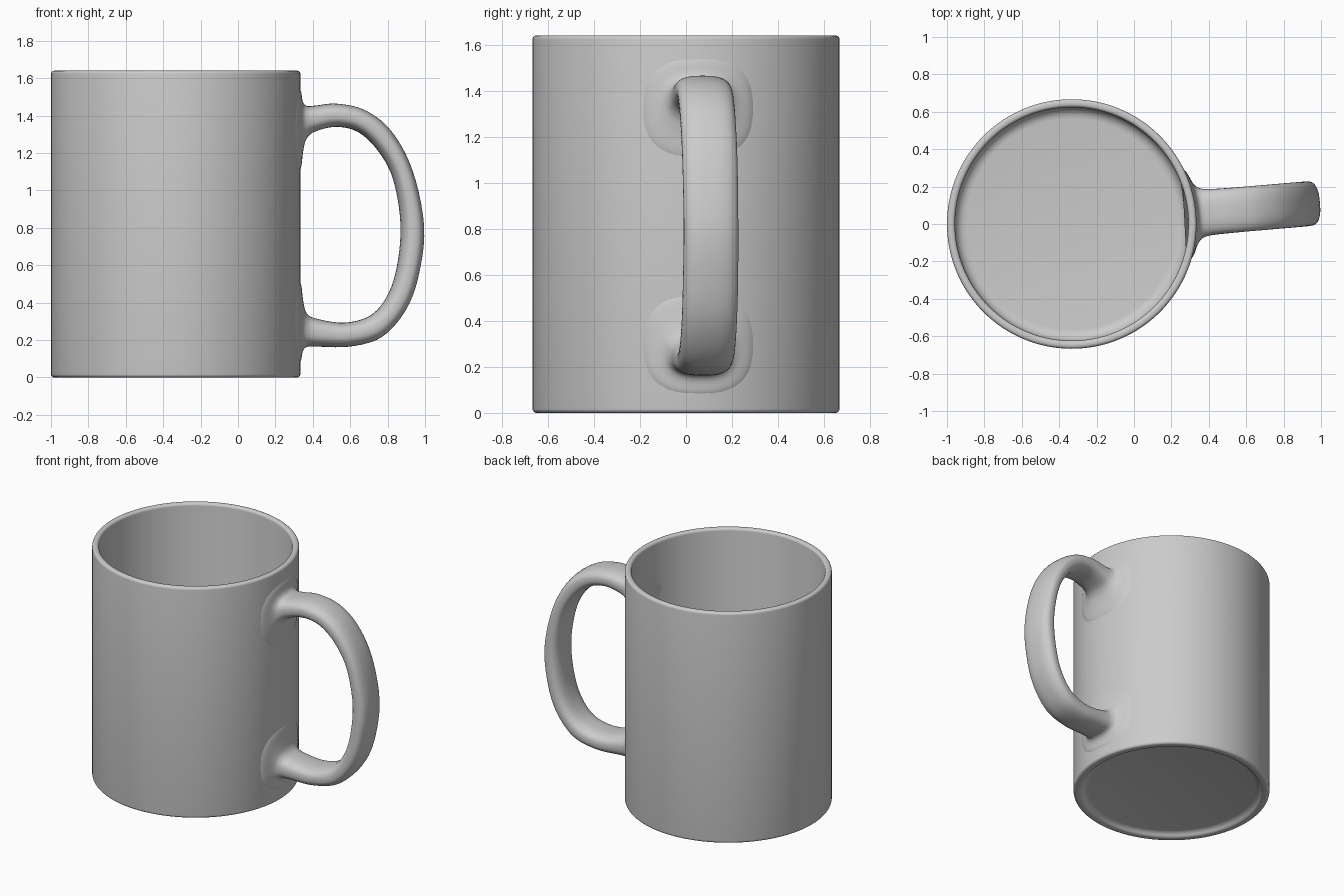
import bpy, math
from mathutils import Vector

if "Cube" in bpy.data.objects:
    bpy.data.objects.remove(bpy.data.objects["Cube"])

R, H, CX = 0.667, 1.64, -0.333      # body radius, height, axis position
TILT = math.radians(4.9)            # handle is turned slightly around the body


def skin(name, rings):
    """Bridge a list of equal closed rings into a smooth mesh object."""
    n = len(rings[0])
    verts = [p for ring in rings for p in ring]
    faces = [(i * n + j, i * n + (j + 1) % n, (i + 1) * n + (j + 1) % n, (i + 1) * n + j)
             for i in range(len(rings) - 1) for j in range(n)]
    faces += [tuple(reversed(range(n))), tuple(range(len(verts) - n, len(verts)))]
    mesh = bpy.data.meshes.new(name)
    mesh.from_pydata(verts, [], faces)
    ob = bpy.data.objects.new(name, mesh)
    bpy.context.collection.objects.link(ob)
    ob.location.x = CX
    bpy.context.view_layer.objects.active = ob
    ob.select_set(True)
    bpy.ops.object.mode_set(mode='EDIT')
    bpy.ops.mesh.select_all(action='SELECT')
    bpy.ops.mesh.normals_make_consistent(inside=False)
    bpy.ops.object.mode_set(mode='OBJECT')
    bpy.ops.object.shade_smooth_by_angle(angle=math.radians(40))
    ob.select_set(False)
    return ob


def arc(cx, cz, r, a0, a1, steps=5):
    return [(cx + r * math.cos(math.radians(a0 + (a1 - a0) * k / steps)),
             cz + r * math.sin(math.radians(a0 + (a1 - a0) * k / steps)))
            for k in range(steps + 1)]


# Body: recessed base, foot ring, outer wall, rounded rim, inner wall, floor
profile = [(0.01, 0.03), (0.57, 0.03)]
profile += [(0.595, 0.024), (0.607, 0.012), (0.615, 0.003), (0.625, 0.0)]
profile += arc(R - 0.018, 0.018, 0.018, -90, 0)
profile += arc(R - 0.018, H - 0.018, 0.018, 0, 90)
profile += arc(0.642, H - 0.018, 0.018, 90, 180)
profile += arc(0.564, 0.13, 0.06, 0, -90)
profile += [(0.01, 0.07)]
SEG = 128
skin("mug_body", [[(r * math.cos(2 * math.pi * k / SEG), r * math.sin(2 * math.pi * k / SEG), z)
                   for k in range(SEG)] for r, z in profile])

# Handle: outer x, z, inner x, z, half width; flared where it meets the wall
sections = [Vector(s) for s in (
    (.318, 1.57, .318, 1.08, .27), (.337, 1.53, .337, 1.12, .23),
    (.347, 1.475, .349, 1.21, .165), (.37, 1.452, .367, 1.275, .135),
    (.42, 1.454, .415, 1.315, .123), (.53, 1.464, .53, 1.34, .12),
    (.68, 1.43, .65, 1.31, .12), (.82, 1.32, .755, 1.21, .12),
    (.935, 1.11, .835, 1.06, .12), (.998, .81, .875, .82, .119),
    (.97, .55, .855, .59, .12), (.90, .36, .80, .43, .12),
    (.77, .215, .71, .33, .12), (.60, .165, .57, .293, .12),
    (.42, .165, .42, .315, .123), (.37, .163, .367, .345, .135),
    (.347, .14, .349, .41, .165), (.337, .09, .337, .50, .23),
    (.318, .06, .318, .54, .27))]


def smooth_path(pts, steps):
    """Catmull-Rom interpolation of the section list."""
    out = []
    for i in range(len(pts) - 1):
        a, b, c, d = pts[max(i - 1, 0)], pts[i], pts[i + 1], pts[min(i + 2, len(pts) - 1)]
        for k in range(steps):
            t = k / steps
            out.append(0.5 * (2 * b + (c - a) * t + (2 * a - 5 * b + 4 * c - d) * t ** 2
                              + (3 * b - a - 3 * c + d) * t ** 3))
    return out + [pts[-1]]


def handle_ring(s, n=40, power=2 / 2.6):
    xo, zo, xi, zi, hw = s
    ring = []
    for k in range(n):
        a = 2 * math.pi * k / n
        ca, sa = math.cos(a), math.sin(a)
        c = math.copysign(abs(ca) ** power, ca)
        v = hw * math.copysign(abs(sa) ** power, sa)
        u = (xo + xi) / 2 + c * (xo - xi) / 2 - CX
        z = (zo + zi) / 2 + c * (zo - zi) / 2
        # near the wall, wrap the section around the cylinder
        w = min(1, max(0, 1 - (u - R) / 0.1))
        u -= w * (R - math.sqrt(R * R - v * v))
        ring.append((u, v, z))
    return ring


handle = skin("handle", [handle_ring(s) for s in smooth_path(sections, 5)])
handle.rotation_euler.z = TILT
